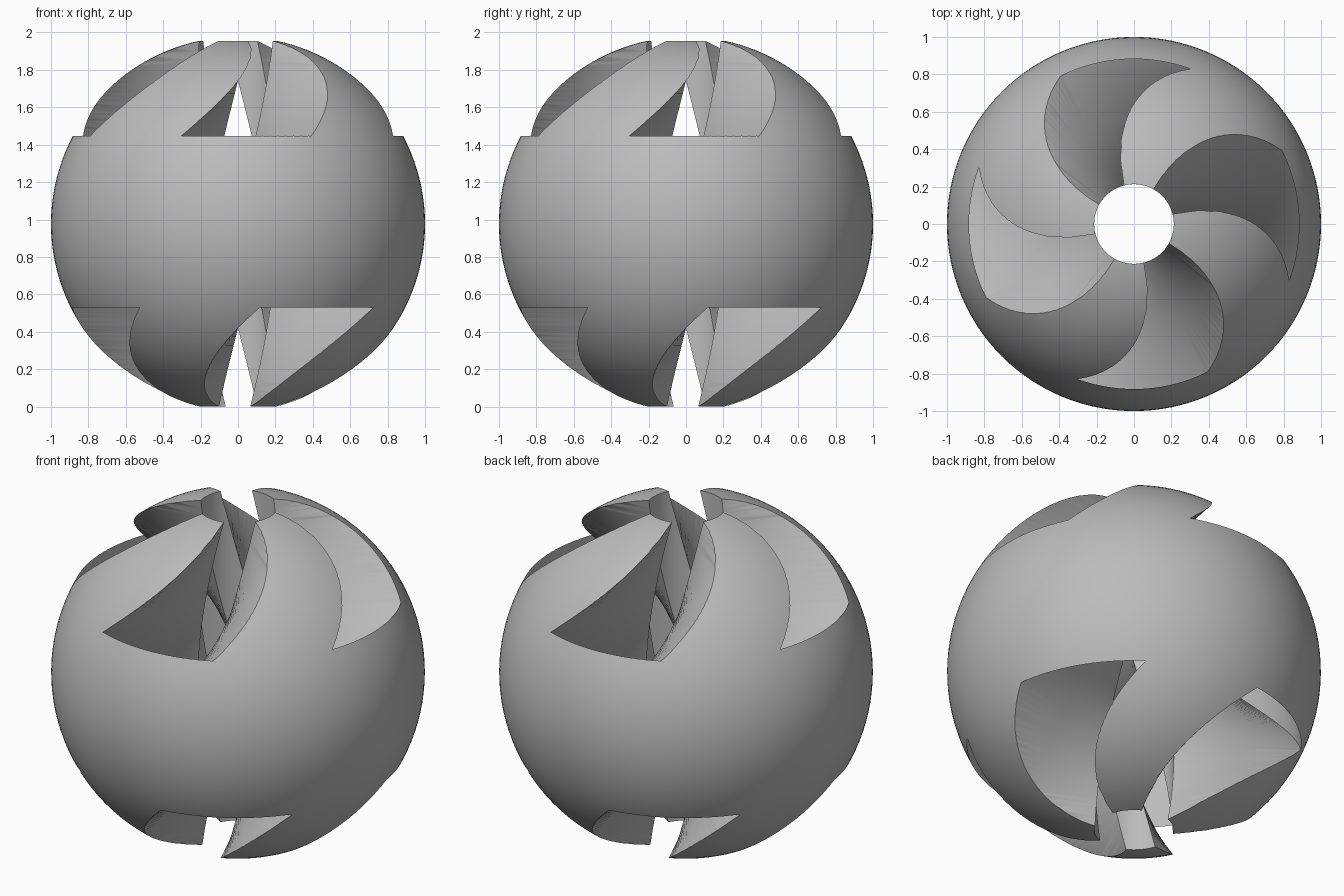
import bpy, bmesh
from math import radians, cos, sin

cube = bpy.data.objects.get("Cube")
if cube:
    bpy.data.objects.remove(cube)

CENTRE_Z = 0.977      # sphere centre; the bore trims both poles
BORE = 0.213          # radius of the central hole
SLOT_R = 0.8885       # outer radius of the spiral slots
SLOT_WIDTH = 46.5     # degrees
SLOT_START = 218.6    # slot edge at mid height, degrees
TWIST = 68            # degrees of turn per unit of height
LAYERS = 88


def make_object(name, bm):
    mesh = bpy.data.meshes.new(name)
    bm.to_mesh(mesh)
    bm.free()
    obj = bpy.data.objects.new(name, mesh)
    bpy.context.collection.objects.link(obj)
    return obj


def arc(radius, start, end, steps):
    return [(radius, start + (end - start) * i / steps) for i in range(steps + 1)]


# Polar cross-section: round bore with four wedge slots
profile = []
for k in range(4):
    a = SLOT_START + 90 * k
    b = a + SLOT_WIDTH
    profile += arc(SLOT_R, a, b, 16)
    profile += [(0.55, b)]
    profile += arc(BORE, b, a + 90, 8)
    profile += [(0.55, a + 90)]

# Twisted cutter, stacked in layers with a very slight taper
bm = bmesh.new()
rings = []
for i in range(LAYERS + 1):
    z = -0.1 + 2.2 * i / LAYERS
    turn = TWIST * (z - CENTRE_Z - 0.01)
    ring = []
    for r, angle in profile:
        if r == SLOT_R:
            r -= 0.013 * (z - CENTRE_Z)
        t = radians(angle + turn)
        ring.append(bm.verts.new((r * cos(t), r * sin(t), z)))
    rings.append(ring)
n = len(profile)
for low, high in zip(rings, rings[1:]):
    for j in range(n):
        k = (j + 1) % n
        bm.faces.new((low[j], low[k], high[k], high[j]))
bm.faces.new(rings[0][::-1])
bm.faces.new(rings[-1])
bmesh.ops.triangulate(bm, faces=bm.faces[:])
bmesh.ops.recalc_face_normals(bm, faces=bm.faces[:])
cutter = make_object("spiral_slot_cutter", bm)
cutter.hide_render = True

# Sphere body
bm = bmesh.new()
bmesh.ops.create_uvsphere(bm, u_segments=128, v_segments=64, radius=1)
bmesh.ops.translate(bm, verts=bm.verts[:], vec=(0, 0, CENTRE_Z))
body = make_object("slotted_sphere", bm)

grey = bpy.data.materials.new("plain_grey")
grey.use_nodes = True
colour = (0.5, 0.5, 0.5, 1)
grey.diffuse_color = colour
grey.node_tree.nodes["Principled BSDF"].inputs["Base Color"].default_value = colour
body.data.materials.append(grey)
cutter.data.materials.append(grey)

# Carve the bore and slots, then remove the cutter
cut = body.modifiers.new("spiral_slots", "BOOLEAN")
cut.operation = "DIFFERENCE"
cut.solver = "EXACT"
cut.object = cutter
bpy.ops.object.select_all(action="DESELECT")
body.select_set(True)
bpy.context.view_layer.objects.active = body
bpy.ops.object.modifier_apply(modifier=cut.name)
bpy.data.objects.remove(cutter)
bpy.ops.object.shade_smooth_by_angle(angle=radians(30))
